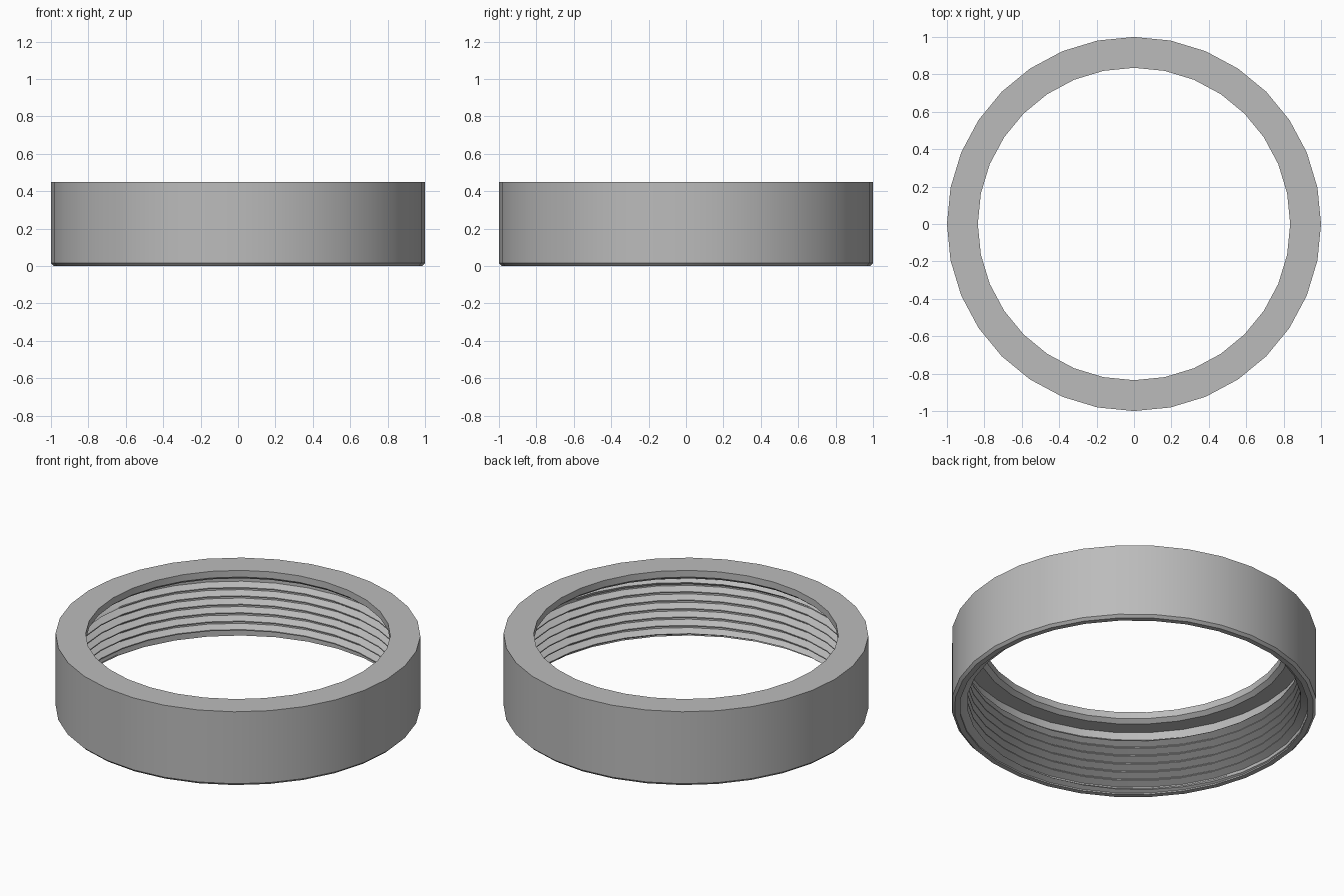
import bpy, bmesh
from math import cos, sin, pi, radians

SIDES = 32
PITCH = 0.051
ROOT, CREST = 0.955, 0.915          # thread radii
Z_LOW, Z_HIGH = 0.008, 0.345        # threaded height

cube = bpy.data.objects.get("Cube")
if cube:
    bpy.data.objects.remove(cube, do_unlink=True)

metal = bpy.data.materials.new("grey metal")
metal.use_nodes = True
colour = (0.5, 0.5, 0.5, 1)
metal.diffuse_color = colour
metal.node_tree.nodes["Principled BSDF"].inputs["Base Color"].default_value = colour


def thread_point(f, turn, t):
    """Radius and height on the helix, fading out at both ends."""
    fraction, lift = f
    z = Z_LOW + PITCH * (turn + fraction + t)
    z = min(max(z, Z_LOW), Z_HIGH)
    fade = min(1, (z - Z_LOW) / (PITCH * 0.4), (Z_HIGH - z) / (PITCH * 0.6))
    return ROOT - (ROOT - CREST) * lift * fade, z


# Outer wall with small bottom chamfer, top face, lip, shoulder and relief groove
wall = [(ROOT, 0), (0.985, 0), (1, 0.015), (1, 0.45), (0.835, 0.45),
        (0.835, 0.41), (0.86, 0.39), (ROOT, 0.39), (ROOT, Z_HIGH)]
tooth = [(0.1, 0), (0.46, 1), (0.58, 1), (0.94, 0)]
turns = int((Z_HIGH - Z_LOW) / PITCH) + 1

# Each column is one closed cross-section; the thread climbs one pitch per turn
bm = bmesh.new()
columns = []
for i in range(SIDES + 1):
    t, a = i / SIDES, 2 * pi * i / SIDES
    thread = [thread_point(f, k, t) for k in range(-1, turns + 1) for f in tooth]
    section = wall + thread[::-1]
    columns.append([bm.verts.new((r * cos(a), r * sin(a), z)) for r, z in section])

for left, right in zip(columns, columns[1:]):
    n = len(left)
    for j in range(n):
        k = (j + 1) % n
        bm.faces.new((left[j], right[j], right[k], left[k]))

bmesh.ops.remove_doubles(bm, verts=bm.verts, dist=0.0002)
bmesh.ops.dissolve_degenerate(bm, edges=bm.edges, dist=0.0002)
bmesh.ops.recalc_face_normals(bm, faces=bm.faces)

mesh = bpy.data.meshes.new("threaded_ring")
bm.to_mesh(mesh)
bm.free()
mesh.materials.append(metal)
ring = bpy.data.objects.new("threaded_ring", mesh)
bpy.context.collection.objects.link(ring)

bpy.ops.object.select_all(action="DESELECT")
ring.select_set(True)
bpy.context.view_layer.objects.active = ring
bpy.ops.object.shade_smooth_by_angle(angle=radians(25))
